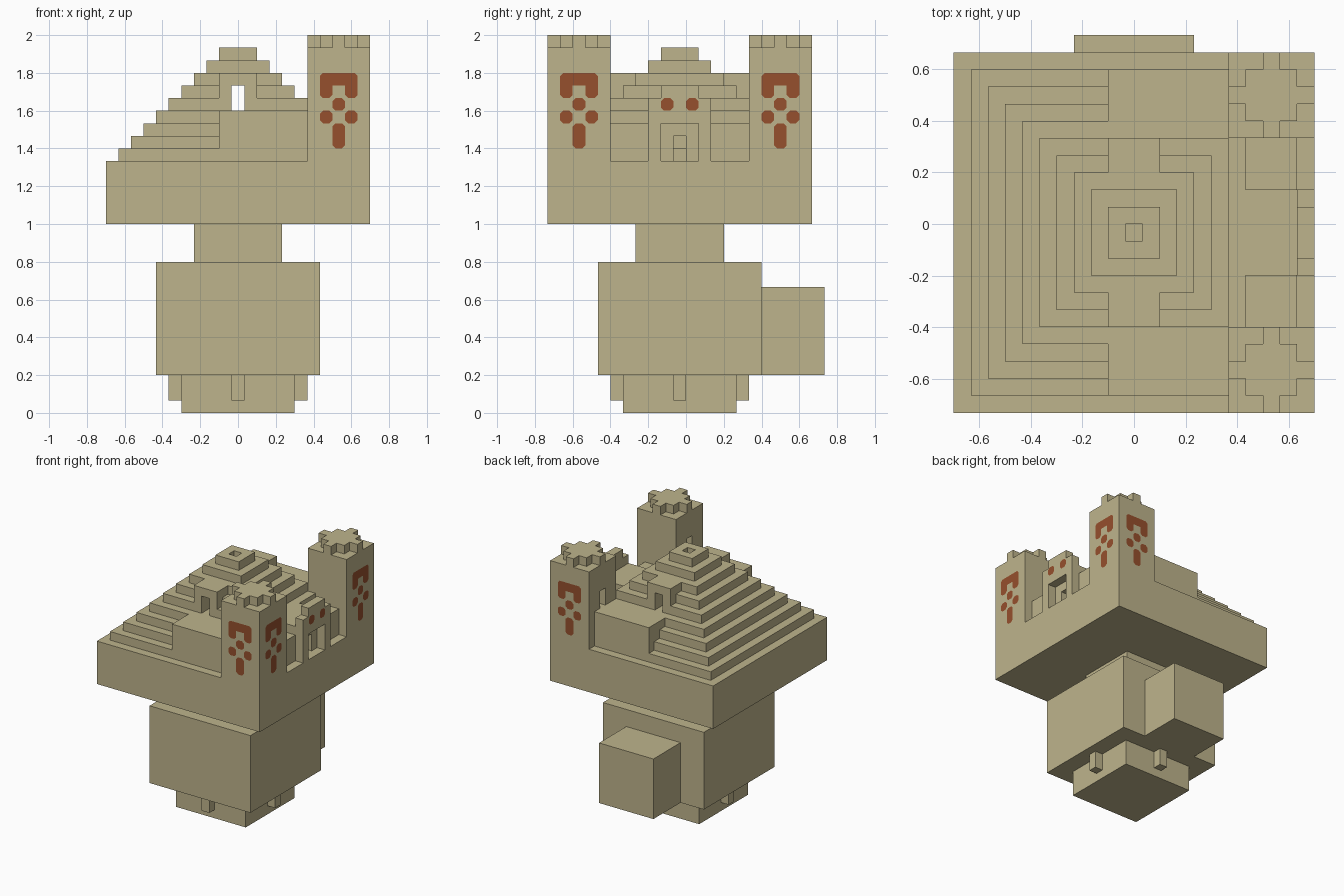
import bpy
from mathutils import Vector

cube = bpy.data.objects.get("Cube")
if cube:
    bpy.data.objects.remove(cube)

U = 1 / 15                      # size of one building block
SHIFT = Vector((0, -0.5, 0.5))  # block centres to model frame
cells = {}                      # block position -> part name


def material(name, color):
    m = bpy.data.materials.new(name)
    m.use_nodes = True
    m.diffuse_color = color
    m.node_tree.nodes["Principled BSDF"].inputs["Base Color"].default_value = color
    return m


sand = material("sandstone", (0.515, 0.456, 0.262, 1))
orange = material("orange_clay", (0.305, 0.08, 0.026, 1))


def span(r):
    return range(min(r), max(r) + 1)


def fill(part, xs, ys, zs):
    """Fill an inclusive box of blocks; part None carves it away."""
    for x in span(xs):
        for y in span(ys):
            for z in span(zs):
                if part:
                    cells[x, y, z] = part
                else:
                    cells.pop((x, y, z), None)


def block(part, half, zs):
    fill(part, (-half, half), (-half, half), zs)


def make_object(name, verts, faces, mat):
    mesh = bpy.data.meshes.new(name)
    mesh.from_pydata(verts, [], faces)
    mesh.materials.append(mat)
    obj = bpy.data.objects.new(name, mesh)
    bpy.context.collection.objects.link(obj)


# Underground chamber: base with four alcoves, body, neck and side room
block("chamber_base", 4, (0, 2))
for s in (-1, 1):
    fill("alcoves", (s * 5, s * 5), (0, 0), (1, 2))
    fill("alcoves", (0, 0), (s * 5, s * 5), (1, 2))
block("chamber_body", 6, (3, 11))
block("shaft_neck", 3, (12, 14))
fill("side_room", (-3, 3), (7, 11), (3, 9))

# Foundation slab and hollow stepped pyramid
block("foundation", 10, (15, 19))
for k in range(9):
    block("pyramid", 9 - k, (20 + k, 20 + k))
    block(None, 8 - k, (20 + k, 20 + k))
block("attic_floor", 5, (23, 23))
block(None, 1, (23, 23))

# Side wings, and dormers with a doorway
for s in (-1, 1):
    fill("wings", (-1, 5), (s * 5, s * 9), (20, 23))
    fill("dormers", (-1, 1), (s * 3, s * 5), (24, 26))
    fill(None, (0, 0), (s * 3, s * 5), (24, 25))

# Gatehouse with corridors to the towers
for s in (-1, 1):
    fill("corridors", (7, 9), (s * 2, s * 6), (20, 22))
fill("gatehouse", (6, 10), (-2, 2), (20, 23))
fill(None, (6, 10), (-1, 1), (20, 22))
fill("door_frame", (9, 9), (-1, 1), (20, 22))
fill(None, (9, 9), (0, 0), (20, 21))
fill("face_wall", (10, 10), (-2, 2), (23, 24))
fill("face_wall", (10, 10), (-1, 1), (25, 25))

# Towers with star-shaped tops and a door onto the wing roof
for s in (-1, 1):
    fill("towers", (6, 10), (s * 6, s * 10), (15, 28))
    fill(None, (7, 9), (s * 7, s * 9), (20, 27))
    fill(None, (6, 6), (s * 8, s * 8), (24, 25))
    fill("tower_tops", (7, 9), (s * 7, s * 9), (29, 29))
    fill("tower_tops", (6, 10), (s * 8, s * 8), (29, 29))
    fill("tower_tops", (8, 8), (s * 6, s * 10), (29, 29))

# Build each part from the exposed sides of its blocks
AXES = [Vector(a) for a in ((1, 0, 0), (0, 1, 0), (0, 0, 1))]
for part in dict.fromkeys(cells.values()):
    index, faces = {}, []
    for pos in [p for p, name in cells.items() if name == part]:
        c = Vector(pos)
        for i in range(3):
            for s in (-1, 1):
                n = AXES[i] * s
                if tuple(int(v) for v in c + n) in cells:
                    continue
                a, b = AXES[(i + 1) % 3] * s, AXES[(i + 2) % 3]
                ring = [c + (n + a * p + b * q) / 2
                        for p, q in ((-1, -1), (1, -1), (1, 1), (-1, 1))]
                faces.append([index.setdefault(tuple(v), len(index)) for v in ring])
    make_object(part, [(Vector(v) + SHIFT) * U for v in index], faces, sand)


def painted(name, marks, center, n):
    """Thin plates on the side facing n; outer corners are clipped."""
    side = Vector((0, 0, 1)).cross(n)
    up = Vector((0, 0, 1))
    verts, faces = [], []
    for h, z in marks:
        outline = []
        for p, q in ((-1, -1), (1, -1), (1, 1), (-1, 1)):
            if (h + p, z) in marks or (h, z + q) in marks:
                outline.append((p / 2, q / 2))
            else:
                clip = [(p / 2, q / 4), (p / 4, q / 2)]
                outline += clip if p * q > 0 else clip[::-1]
        start = len(verts)
        for a, b in outline:
            v = center + n * 0.54 + side * (h + a) + up * (z + b)
            verts.append((v + SHIFT) * U)
        faces.append(range(start, len(verts)))
    make_object(name, verts, faces, orange)


# Painted hook signs on the towers, and the eyes above the gate
ROWS = ["###", "# #", " # ", "# #", " # ", " # "]
sign = {(c - 1, 26 - r) for r, row in enumerate(ROWS)
        for c, mark in enumerate(row) if mark == "#"}
for s, label in ((-1, "front"), (1, "back")):
    painted(label + "_tower_left_sign", sign, Vector((10, s * 8, 0)), AXES[0])
    painted(label + "_tower_outer_sign", sign, Vector((8, s * 10, 0)), AXES[1] * s)
painted("eyes", {(-1, 24), (1, 24)}, Vector((10, 0, 0)), AXES[0])
